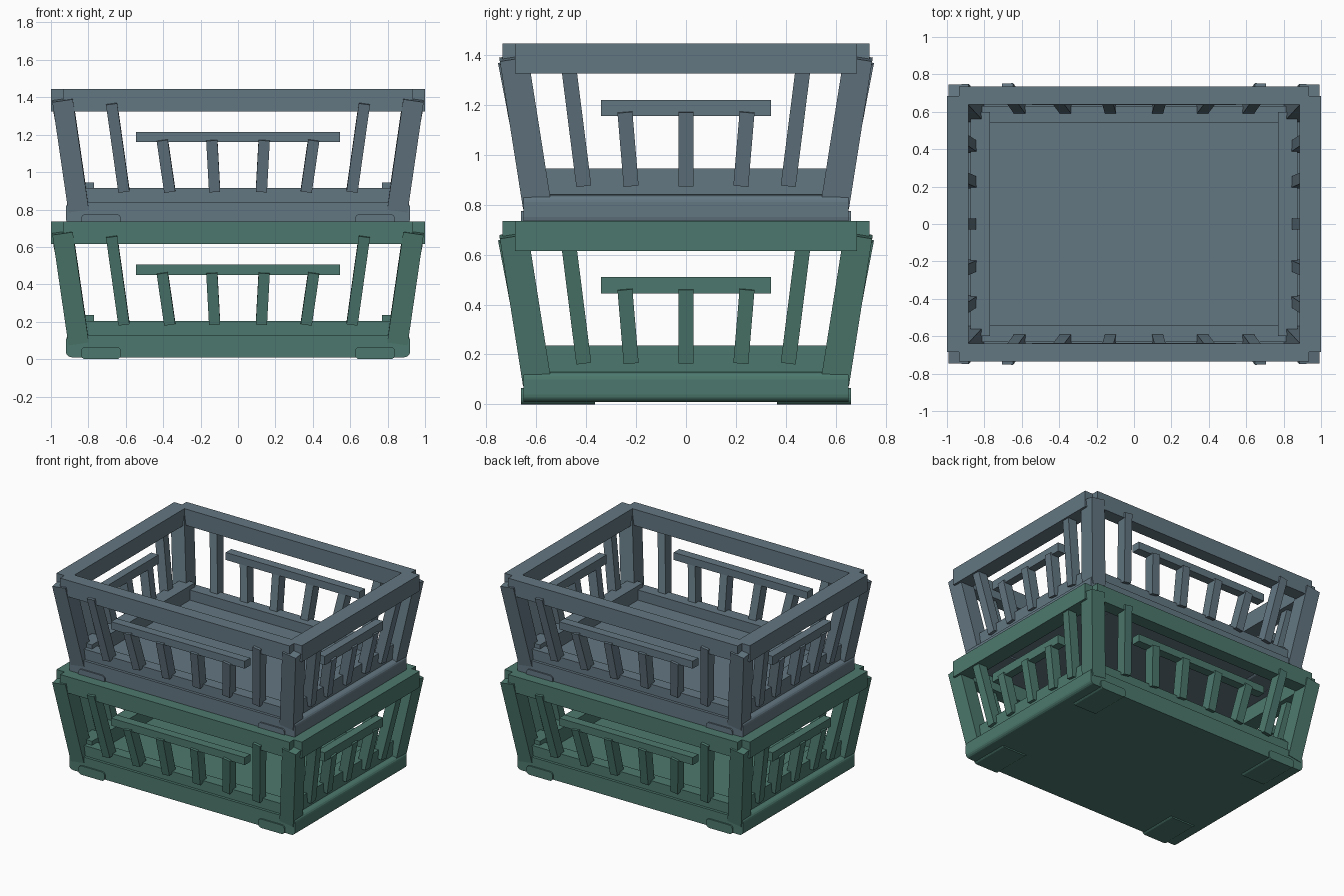
import bpy
from mathutils import Vector, Matrix

cube = bpy.data.objects.get("Cube")
if cube:
    bpy.data.objects.remove(cube)


def material(name, colour):
    m = bpy.data.materials.new(name)
    m.use_nodes = True
    m.diffuse_color = colour
    m.node_tree.nodes["Principled BSDF"].inputs["Base Color"].default_value = colour
    return m


def box(name, lo, hi, mat):
    """Upright box between two corners."""
    lo, hi = Vector(lo), Vector(hi)
    bpy.ops.mesh.primitive_cube_add(size=1, location=(lo + hi) / 2)
    ob = bpy.context.object
    ob.name = name
    ob.data.transform(Matrix.Diagonal((*(hi - lo), 1)))
    ob.data.materials.append(mat)
    return ob


def rounded_box(name, lo, hi, radius, mat):
    """Box with only its front-to-back edges rounded."""
    ob = box(name, lo, hi, mat)
    weights = ob.data.attributes.new("bevel_weight_edge", 'FLOAT', 'EDGE')
    for e in ob.data.edges:
        a, b = (ob.data.vertices[i].co for i in e.vertices)
        weights.data[e.index].value = float(abs(a.y - b.y) > 0.01)
    bev = ob.modifiers.new("rounding", 'BEVEL')
    bev.limit_method = 'WEIGHT'
    bev.width = radius
    bev.segments = 4
    return ob


def strut(name, a, b, wx, wy, mat):
    """Leaning square-ended bar from a to b."""
    a, b = Vector(a), Vector(b)
    z = (b - a).normalized()
    x = (Vector((1, 0, 0)) - z * z.x).normalized()
    y = z.cross(x)
    ob = box(name, (-wx / 2, -wy / 2, -(b - a).length / 2),
             (wx / 2, wy / 2, (b - a).length / 2), mat)
    ob.matrix_world = Matrix.Translation((a + b) / 2) @ Matrix((x, y, z)).transposed().to_4x4()
    return ob


def crate(prefix, z, mat):
    # Tray floor
    rounded_box(prefix + "_tray", (-.92, -.65, z + .01), (.92, .65, z + .13), .03, mat)

    for s, side in ((-1, "front"), (1, "back")):
        def rail(part, half, near, far, low, high):
            ys = sorted((s * near, s * far))
            box(f"{prefix}_{side}_{part}", (-half, ys[0], z + low), (half, ys[1], z + high), mat)
        rail("top_rail", .935, .64, .735, .615, .735)
        rail("bottom_rail", .86, .54, .63, .12, .205)
        rail("handle_bar", .545, .635, .7, .45, .505)
        # Slats fan outward
        for m in (-1, 1):
            for low_x, high_x, top in ((.125, .14, .465), (.365, .405, .465), (.61, .676, .66)):
                y_top = .625 + (top - .185) * .19
                strut(f"{prefix}_{side}_slat", (m * low_x, s * .625, z + .19),
                      (m * high_x, s * y_top, z + top), .06, .075, mat)

    for s, side in ((-1, "right"), (1, "left")):
        def rail(part, half, near, far, low, high):
            xs = sorted((s * near, s * far))
            box(f"{prefix}_{side}_{part}", (xs[0], -half, z + low), (xs[1], half, z + high), mat)
        rail("top_rail", .685, .885, 1, .615, .735)
        rail("bottom_rail", .6, .77, .875, .12, .235)
        rail("handle_bar", .34, .885, .945, .445, .51)
        for low_y, high_y, top in ((0, 0, .465), (.22, .245, .465), (-.22, -.245, .465),
                                   (.41, .472, .66), (-.41, -.472, .66)):
            x_top = .867 + (top - .17) * .19
            strut(f"{prefix}_{side}_slat", (s * .867, low_y, z + .17),
                  (s * x_top, high_y, z + top), .07, .06, mat)

        for t, end in ((-1, "front"), (1, "back")):
            # Corner posts
            strut(f"{prefix}_{end}_{side}_post", (s * .852, t * .597, z + .09),
                  (s * .938, t * .69, z + .68), .11, .115, mat)
            # Feet
            x, y = sorted((s * .625, s * .84)), sorted((t * .365, t * .66))
            rounded_box(f"{prefix}_{end}_{side}_foot", (x[0], y[0], z),
                        (x[1], y[1], z + .065), .025, mat)


crate("lower_crate", 0, material("green plastic", (.073, .19, .153, 1)))
crate("upper_crate", .71, material("slate blue plastic", (.125, .184, .223, 1)))
